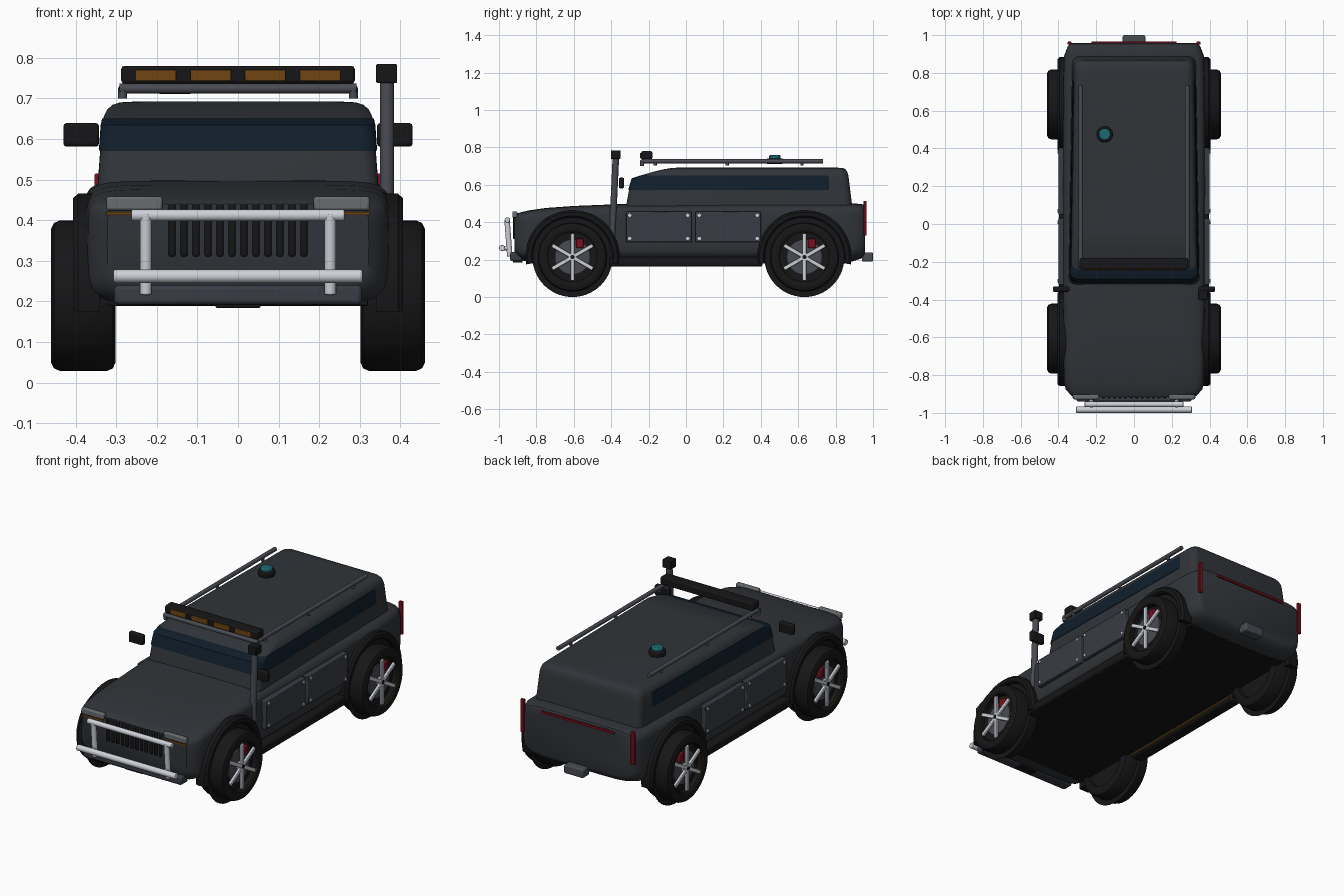
import bpy, bmesh
from math import sin, cos, pi, radians, copysign
from mathutils import Vector, Matrix

if "Cube" in bpy.data.objects:
    bpy.data.objects.remove(bpy.data.objects["Cube"])

def mat(name, r, g, b):
    m = bpy.data.materials.new(name)
    m.diffuse_color = (r, g, b, 1)
    m.use_nodes = True
    m.node_tree.nodes["Principled BSDF"].inputs["Base Color"].default_value = m.diffuse_color
    return m

BODY = mat("dark_paint", .030, .034, .040)
PANEL = mat("panel_grey", .040, .045, .058)
BLACK = mat("black", .008, .008, .009)
GLASS = mat("glass", .005, .013, .024)
SILVER = mat("silver", .62, .64, .69)
LAMP = mat("lamp_grey", .14, .15, .16)
STEEL = mat("steel", .065, .07, .085)
AMBER = mat("amber", .16, .06, .006)
RED = mat("red", .19, .005, .012)
TEAL = mat("teal", .012, .14, .16)

def finish(name, bm, m, bevel=0, seg=2):
    bmesh.ops.recalc_face_normals(bm, faces=bm.faces)
    me = bpy.data.meshes.new(name)
    bm.to_mesh(me)
    bm.free()
    me.materials.append(m)
    me.polygons.foreach_set("use_smooth", [True] * len(me.polygons))
    me.set_sharp_from_angle(angle=radians(35))
    ob = bpy.data.objects.new(name, me)
    bpy.context.collection.objects.link(ob)
    if bevel:
        b = ob.modifiers.new("bevel", 'BEVEL')
        b.width, b.segments, b.limit_method = bevel, seg, 'ANGLE'
    return ob

def loft(name, rings, m, wrap=False, caps=True, bevel=0):
    bm = bmesh.new()
    vs = [[bm.verts.new(p) for p in ring] for ring in rings]
    n = len(vs[0])
    for i in range(len(vs) if wrap else len(vs) - 1):
        a, b = vs[i], vs[(i + 1) % len(vs)]
        for j in range(n):
            bm.faces.new((a[j], a[(j + 1) % n], b[(j + 1) % n], b[j]))
    if caps and not wrap:
        bm.faces.new(vs[0])
        bm.faces.new(vs[-1])
    return finish(name, bm, m, bevel)

def box(name, c, size, m, bevel=0, rot=None):
    bm = bmesh.new()
    bmesh.ops.create_cube(bm, size=1, matrix=Matrix.Translation(c) @ (rot or Matrix())
                          @ Matrix.Diagonal((*size, 1)))
    return finish(name, bm, m, bevel)

def tube(name, p, q, r, m, n=20, bevel=0):
    p, q = Vector(p), Vector(q)
    rot = (q - p).to_track_quat('Z', 'Y')
    ring = [rot @ Vector((r * cos(2 * pi * k / n), r * sin(2 * pi * k / n), 0)) for k in range(n)]
    return loft(name, [[p + v for v in ring], [q + v for v in ring]], m, bevel=bevel)

def section(y, hw, zb, zt, n=64):
    # squared-off oval across the car, rounder at the bottom
    pts, zc, h = [], (zb + zt) / 2, (zt - zb) / 2
    for k in range(n):
        c, s = cos(2 * pi * k / n), sin(2 * pi * k / n)
        e = .24 if s > 0 else .34
        pts.append((hw * copysign(abs(c) ** e, c), y, zc + h * copysign(abs(s) ** e, s)))
    return pts

def plan(z, y0, y1, hw, r, n=6):
    # rounded rectangle seen from above, narrowing to the rear
    pts = []
    for i, (sx, yy) in enumerate(((1, y1 - r), (-1, y1 - r), (-1, y0 + r), (1, y0 + r))):
        for k in range(n + 1):
            a = (i + k / n) * pi / 2
            x, y = sx * (hw - r) + r * cos(a), yy + r * sin(a)
            pts.append((x * (1 - .045 * (y + .3)), y, z))
    return pts

def wheel_ring(x, y, r, n=56, z=.214):
    return [(x, y + r * cos(2 * pi * k / n), z + r * sin(2 * pi * k / n)) for k in range(n)]

# Lower body
loft("body", [section(*s) for s in (
    (-.916, .322, .235, .44), (-.905, .335, .215, .447), (-.875, .362, .195, .455),
    (-.84, .37, .19, .463), (-.75, .373, .19, .476), (-.6, .374, .19, .487), (-.35, .376, .19, .497),
    (.2, .378, .19, .5), (.7, .376, .19, .5), (.89, .370, .19, .5),
    (.935, .353, .205, .498), (.952, .342, .222, .493), (.957, .332, .235, .486))], BODY)
box("floor", (0, .02, .2), (.64, 1.66, .022), BLACK, .004)

# Cabin and window band
loft("cabin", [plan(*s) for s in (
    (.47, -.325, .89, .347, .04), (.50, -.318, .887, .345, .04), (.57, -.305, .878, .34, .04),
    (.635, -.287, .870, .336, .04), (.655, -.225, .867, .332, .04), (.672, -.165, .861, .325, .04),
    (.684, -.115, .852, .312, .04), (.690, -.075, .838, .293, .04), (.692, -.04, .80, .255, .04))], BODY)
loft("window_band", [plan(*s) for s in (
    (.572, -.309, .79, .343, .04), (.634, -.291, .79, .339, .04), (.650, -.245, .785, .336, .04))], GLASS)

# Nose: grille, headlights, skid plate
for i in range(12):
    box("grille_slot", ((i - 5.5) * .0295, -.914, .375), (.017, .02, .13), BLACK, .005)
box("skid_plate", (0, -.908, .216), (.61, .065, .048), PANEL, .01)
box("skid_lip", (0, -.90, .19), (.11, .05, .012), BLACK, .003)

# Bull bar
tube("bull_bar_top", (-.262, -.955, .412), (.262, -.955, .412), .0145, SILVER, bevel=.003)
tube("bull_bar_bottom", (-.306, -.983, .262), (.306, -.983, .262), .0165, SILVER, bevel=.003)

# Rear: tow hitch and light strip
box("tow_hitch", (0, .97, .214), (.12, .06, .05), STEEL, .008)
box("rear_light_strip", (0, .957, .475), (.45, .016, .012), RED)

# Roof: light bar, front cross tube, beacon
box("light_bar", (0, -.21, .758), (.575, .06, .044), BLACK, .008)
for i in range(4):
    box("light_bar_lamp", ((i - 1.5) * .135, -.24, .756), (.1, .012, .028), AMBER, .003)
tube("rack_cross_tube", (-.292, -.235, .724), (.292, -.235, .724), .012, STEEL)
tube("beacon_base", (-.155, .475, .711), (-.155, .475, .742), .044, BLACK, 32, .006)
tube("beacon_lens", (-.155, .475, .735), (-.155, .475, .759), .031, TEAL, 32, .006)

# Snorkel
tube("snorkel_tube", (.367, -.395, .32), (.367, -.375, .75), .0175, STEEL)
box("snorkel_cap", (.366, -.376, .761), (.052, .05, .046), BLACK, .003)

for s in (1, -1):
    # Front lamps
    box("headlight", (s * .255, -.915, .441), (.138, .026, .034), LAMP, .006)
    box("turn_strip", (s * .262, -.914, .416), (.125, .014, .007), AMBER)
    tube("bull_bar_upright", (s * .227, -.957, .415), (s * .227, -.942, .217), .0145, SILVER, bevel=.003)
    tube("bull_bar_bracket", (s * .227, -.983, .262), (s * .227, -.94, .262), .012, SILVER)
    # Side parts
    box("sill", (s * .362, 0, .188), (.07, .82, .05), BLACK, .01)
    box("sill_glow", (s * .325, 0, .178), (.008, .8, .008), AMBER)
    for y in (-.146, .226):
        box("door_panel", (s * .384, y, .375), (.032, .352, .163), PANEL, .005)
        for dy in (-.155, .155):
            for dz in (-.062, .062):
                tube("panel_bolt", (s * .397, y + dy, .375 + dz), (s * .405, y + dy, .375 + dz), .009, SILVER, 12)
    box("mirror", (s * .386, -.345, .61), (.088, .028, .058), BLACK, .008)
    box("tail_light", (s * .342, .957, .422), (.022, .016, .185), RED, .003)
    # Roof rails
    tube("roof_rail", (s * .282, -.235, .726), (s * .282, .732, .726), .0115, STEEL)
    for y in (-.165, .22, .62):
        tube("rail_post", (s * .282, y, .702), (s * .282, y, .726), .009, STEEL, 12)
    tube("rack_foot", (s * .284, -.235, .70), (s * .284, -.235, .726), .011, STEEL)

    for y in (-.607, .633):
        # Fender flare
        arc = []
        for k in range(33):
            a = radians(-9 + 198 * k / 32)
            arc.append([(s * x, y + r * cos(a), .214 + r * sin(a)) for x, r in
                        ((.34, .212), (.398, .212), (.406, .220), (.406, .240), (.394, .251), (.34, .251))])
        loft("fender_flare", arc, BLACK)
        # Tyre, thin tread fin, rim and brake
        prof = ((.302, .135), (.302, .165), (.308, .179), (.322, .185), (.439, .185), (.453, .179),
                (.460, .165), (.460, .142), (.452, .130), (.316, .130))
        loft("tyre", [wheel_ring(s * x, y, r) for x, r in prof], BLACK, wrap=True)
        loft("tyre_tread_fin", [wheel_ring(s * .381, y, r) for r in (.18, .214)], BLACK, caps=False)
        tube("rim_back", (s * .32, y, .214), (s * .425, y, .214), .132, BLACK, 48)
        loft("rim_accent", [wheel_ring(s * x, y, r) for x, r in
             ((.452, .132), (.457, .134), (.452, .136), (.448, .134))], AMBER, wrap=True)
        tube("brake_disc", (s * .42, y, .214), (s * .433, y, .214), .092, STEEL, 40)
        box("brake_caliper", (s * .436, y + .04, .287), (.022, .04, .05), RED, .005)
        for k in range(6):
            a = pi / 6 + k * pi / 3
            box("rim_spoke", (s * .45, y + .066 * cos(a), .214 + .066 * sin(a)), (.014, .12, .021),
                SILVER, .003, Matrix.Rotation(a, 4, 'X'))
        tube("hub", (s * .43, y, .214), (s * .456, y, .214), .024, SILVER, 24, .003)
        tube("hub_cap", (s * .45, y, .214), (s * .46, y, .214), .011, BLACK, 16)
